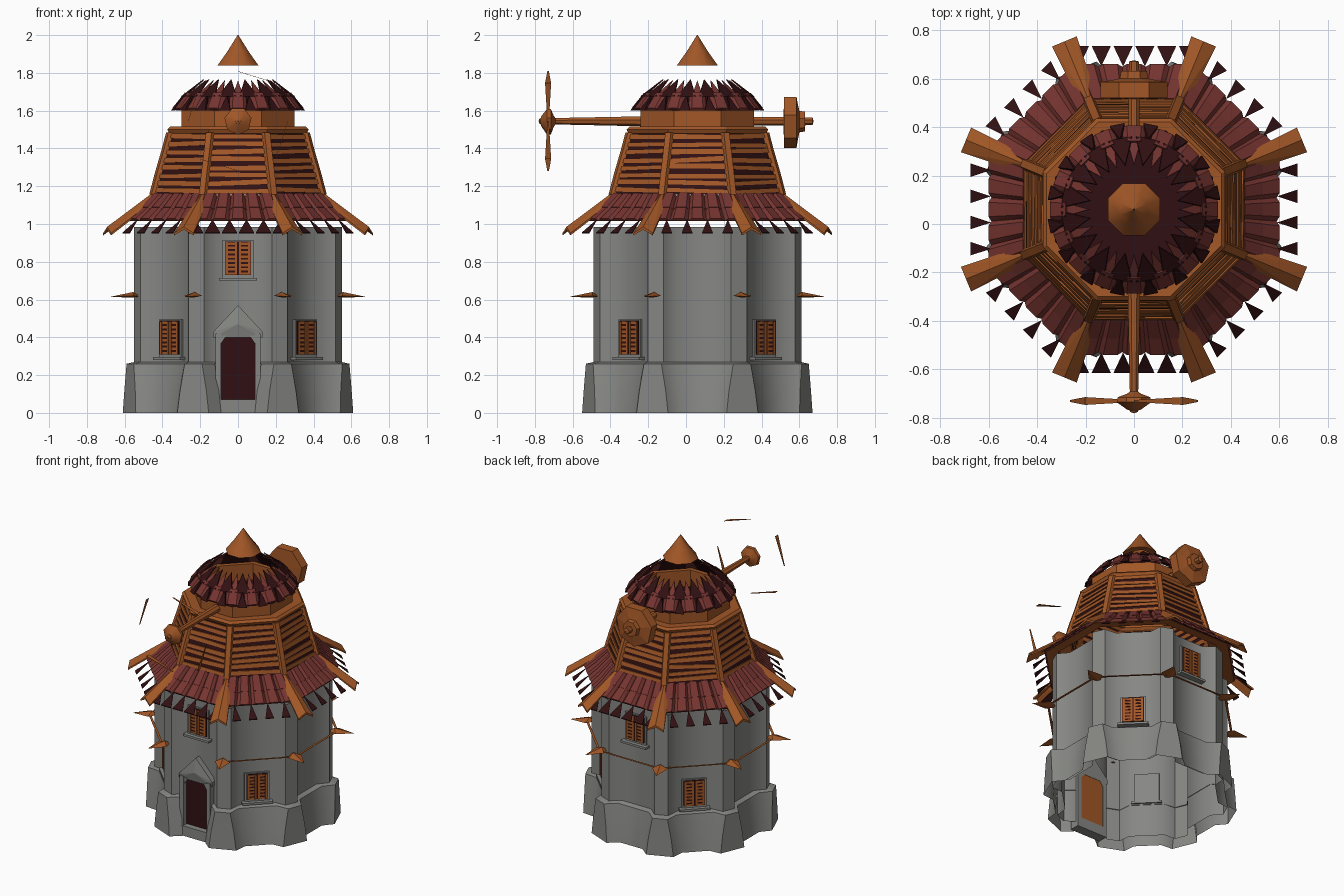
import bpy, bmesh, math, random
from mathutils import Matrix, Vector

random.seed(4)
if "Cube" in bpy.data.objects:
    bpy.data.objects.remove(bpy.data.objects["Cube"])


def material(name, rgb):
    m = bpy.data.materials.new(name)
    m.use_nodes = True
    m.diffuse_color = (*rgb, 1)
    m.node_tree.nodes["Principled BSDF"].inputs["Base Color"].default_value = (*rgb, 1)
    return m


STONE = material("grey stone", (0.24, 0.245, 0.23))
WOOD = material("brown wood", (0.36, 0.095, 0.02))
RED = material("red tile", (0.18, 0.035, 0.03))
DARK = material("dark red", (0.03, 0.005, 0.006))
CENTRE = Matrix.Translation((0, 0.06, 0))
TAN = math.tan(math.pi / 8)


def turn(degrees):
    """Frame facing outwards along -y, turned about the tower axis."""
    return CENTRE @ Matrix.Rotation(math.radians(degrees), 4, "Z")


SIDES = [turn(45 * k) for k in range(8)]
CORNERS = [turn(45 * k + 22.5) for k in range(8)]


class Part:
    def __init__(self, name, mat):
        self.name, self.mat, self.bm = name, mat, bmesh.new()

    def hull(self, frame, points):
        """Convex solid; points are (sideways, outwards, up)."""
        piece = bmesh.new()
        for x, out, z in points:
            piece.verts.new(frame @ Vector((x, -out, z)))
        bmesh.ops.convex_hull(piece, input=piece.verts[:])
        bmesh.ops.dissolve_limit(piece, angle_limit=0.02, verts=piece.verts[:], edges=piece.edges[:])
        me = bpy.data.meshes.new("piece")
        piece.to_mesh(me)
        piece.free()
        self.bm.from_mesh(me)
        bpy.data.meshes.remove(me)

    def box(self, frame, xs, outs, zs):
        self.hull(frame, [(x, o, z) for x in xs for o in outs for z in zs])

    def loft(self, rings, skip=()):
        rows = [[self.bm.verts.new(p) for p in ring] for ring in rings]
        n = len(rows[0])
        for a, b in zip(rows, rows[1:]):
            for i in range(n):
                if i not in skip:
                    j = (i + 1) % n
                    self.bm.faces.new((a[i], a[j], b[j], b[i]))

    def finish(self, smooth=None):
        bmesh.ops.recalc_face_normals(self.bm, faces=self.bm.faces[:])
        me = bpy.data.meshes.new(self.name)
        self.bm.to_mesh(me)
        self.bm.free()
        me.materials.append(self.mat)
        ob = bpy.data.objects.new(self.name, me)
        bpy.context.collection.objects.link(ob)
        if smooth:
            bpy.ops.object.select_all(action="DESELECT")
            ob.select_set(True)
            bpy.context.view_layer.objects.active = ob
            bpy.ops.object.shade_smooth_by_angle(angle=math.radians(smooth))


def octagon(apothem, z):
    return [f @ Vector((0, -apothem / math.cos(math.pi / 8), z)) for f in CORNERS]


def pillared(apothem, reach, half, z):
    """Octagon with a projecting pillar on each corner."""
    ring = []
    for f in CORNERS:
        foot = half + 0.04
        inner = apothem / math.cos(math.pi / 8) - foot * TAN
        ring += [f @ Vector((x, -r, z)) for x, r in
                 ((-foot, inner), (-half, reach), (half, reach), (foot, inner))]
    return ring


# Tower walls with corner pillars
walls = Part("tower_walls", STONE)
walls.loft([pillared(0.495, 0.577, 0.045, z) for z in (0.04, 0.985)])
walls.finish(60)

# Buttressed base, open at the door
base = Part("buttressed_base", STONE)
base.loft([pillared(0.555, 0.623, 0.09, 0), pillared(0.545, 0.62, 0.075, 0.12),
           pillared(0.53, 0.618, 0.05, 0.26), pillared(0.492, 0.572, 0.045, 0.27)], skip=(31,))
base.finish(45)

# Doorway
front = SIDES[0]
frame = Part("door_frame", STONE)
for s in (-1, 1):
    frame.box(front, (s * 0.09, s * 0.12), (0.48, 0.545), (0.02, 0.42))
    frame.hull(front, [(s * x, o, z) for x, z in ((0.095, 0.41), (0.095, 0.36), (0.06, 0.41)) for o in (0.48, 0.54)])
frame.box(front, (-0.12, 0.12), (0.48, 0.55), (0, 0.07))
frame.hull(front, [(x, o, z) for x, z in ((-0.13, 0.4), (0.13, 0.4), (-0.13, 0.43), (0.13, 0.43), (0, 0.57))
                   for o in (0.48, 0.535)] + [(0, 0.55, 0.47)])
frame.finish()
door = Part("door", DARK)
door.box(front, (-0.092, 0.092), (0.5, 0.509), (0.07, 0.405))
door.finish()
lining = Part("door_lining", WOOD)
lining.box(front, (-0.09, 0.09), (0.482, 0.488), (0.07, 0.4))
lining.finish()

# Louvred windows: high on front and back, low on the diagonals
surround, slots, shutter = Part("window_frames", STONE), Part("window_slots", DARK), Part("shutters", WOOD)
for f, z in [(SIDES[k], 0.73 if k % 4 == 0 else 0.31) for k in (0, 1, 3, 4, 5, 7)]:
    surround.box(f, (-0.082, 0.082), (0.485, 0.508), (z - 0.02, z + 0.185))
    surround.box(f, (-0.1, 0.1), (0.485, 0.535), (z - 0.03, z - 0.015))
    slots.box(f, (-0.07, 0.07), (0.505, 0.514), (z, z + 0.178))
    for s in (-1, 1):
        for a, b in ((0.004, 0.017), (0.052, 0.066)):
            shutter.box(f, (s * a, s * b), (0.51, 0.52), (z, z + 0.175))
        for i in range(8):
            low = z + i * 0.0228
            shutter.box(f, (s * 0.01, s * 0.06), (0.51, 0.516), (low, low + 0.013))
for p in (surround, slots, shutter):
    p.finish()

# Belt of corner wedges and thin rails
wedges, rails = Part("belt_wedges", WOOD), Part("belt_rails", WOOD)
for k in range(8):
    wedges.hull(CORNERS[k], [(-0.05, 0.62, 0.62), (0.05, 0.62, 0.62), (0, 0.56, 0.615),
                             (0, 0.6, 0.64), (0, 0.73, 0.615), (0, 0.62, 0.61)])
    if k:
        rails.box(SIDES[k], (-0.23, 0.23), (0.565, 0.58), (0.618, 0.62))
wedges.finish()
rails.finish()

# Eaves: soffit, barrel tiles and hanging teeth
soffit = Part("soffit", WOOD)
soffit.loft([octagon(0.51, 1.025), octagon(0.585, 1.015), octagon(0.44, 1.15)])
soffit.finish()
tiles, teeth = Part("eave_tiles", RED), Part("eave_teeth", DARK)


def barrel(part, f, x, low, high, half, top_x):
    points = []
    for (r, z), cx, w in ((low, x, half), (high, top_x, half * 0.85)):
        points += [(cx - w, r, z), (cx - w * 0.6, r + 0.012, z + 0.015),
                   (cx + w * 0.6, r + 0.012, z + 0.015), (cx + w, r, z)]
    part.hull(f, points)


for k, f in enumerate(SIDES):
    for c in range(-2, 3):
        for (r0, z0), (r1, z1) in (((0.588, 1.015), (0.505, 1.085)), ((0.52, 1.075), (0.445, 1.15))):
            slant = c * TAN * 0.4
            barrel(tiles, f, slant * r0, (r0, z0), (r1, z1), r0 * 0.084, slant * r1)
    count, step, half = (6, 0.09, 0.04) if k % 4 == 0 else (4, 0.108, 0.028)
    for c in range(count):
        x = (c - (count - 1) / 2) * step
        teeth.hull(f, [(x + s * half, o, z + t) for s, o, z in ((-1, 0.675, 0.95), (1, 0.675, 0.95), (0, 0.59, 1.02))
                       for t in (0, 0.005)])
tiles.finish()
teeth.finish()

# Plank-clad upper roof
PROFILE = [(0.455, 1.155), (0.425, 1.27), (0.39, 1.39), (0.365, 1.485)]


def roof_radius(z):
    for (r0, z0), (r1, z1) in zip(PROFILE, PROFILE[1:]):
        if z <= z1:
            break
    return r0 + (r1 - r0) * (z - z0) / (z1 - z0)


backing, planks = Part("roof_backing", DARK), Part("roof_planks", WOOD)
backing.loft([octagon(r - 0.003, z) for r, z in PROFILE])
for f in SIDES:
    for i in range(8):
        z = 1.165 + i * 0.041
        points = []
        for s in (-1, 1):
            lift = random.uniform(-0.008, 0.008)
            for h in (z + lift, z + random.uniform(0.02, 0.028) + lift):
                r = roof_radius(h)
                points += [(s * r * 0.405, r + d, h) for d in (-0.006, 0.003)]
        planks.hull(f, points)
backing.finish()
planks.finish()

# Corner ribs: paired lower boards meeting in a ridge, and slim upper battens
ribs = Part("corner_ribs", WOOD)
for f in CORNERS:
    for s in (-1, 1):
        ribs.hull(f, [(s * x, r, z + t) for w, r, z in ((0.055, 0.75, 0.94), (0.035, 0.475, 1.13))
                      for x, t in ((0, 0.03), (0, 0.045), (w, 0), (w, 0.012))])
    path = [(r / math.cos(math.pi / 8), z) for r, z in PROFILE]
    for a, b in zip(path, path[1:]):
        ribs.hull(f, [(s * w, r + d, z) for r, z in (a, b) for w, d in ((0.026, -0.015), (0.016, 0.01)) for s in (-1, 1)])
ribs.finish()

# Trim ring, drum and dark floor under the crown
trim = Part("roof_trim", WOOD)
trim.loft([octagon(r, z) for r, z in ((0.365, 1.48), (0.375, 1.5), (0.36, 1.515), (0.29, 1.51), (0.3, 1.48))])
trim.finish()
drum = Part("drum", WOOD)
drum.loft([octagon(0.3, 1.49), octagon(0.3, 1.615), octagon(0.27, 1.615), octagon(0.27, 1.5)])
drum.finish()
floor = Part("drum_floor", DARK)
floor.hull(CENTRE, [(0.28 * math.sin(a), 0.28 * math.cos(a), z) for z in (1.492, 1.5)
                    for a in (math.tau * (i + 0.5) / 8 for i in range(8))])
floor.finish()

# Crown of tiles and pointed shingles
lining = Part("crown_lining", DARK)
lining.loft([octagon(0.325, 1.6), octagon(0.24, 1.7)])
lining.finish()
crown, spikes, dark_spikes = Part("crown_tiles", RED), Part("crown_spikes", RED), Part("dark_crown_spikes", DARK)
for i in range(16):
    angle = i * 22.5
    barrel(crown, turn(angle), 0, (0.335, 1.6), (0.27, 1.68), 0.05, 0)
    for part, a, half, lift in ((spikes, angle, 0.032, 0.0), (dark_spikes, angle + 11.25, 0.05, 0.006)):
        part.hull(turn(a), [(s * half, r + d, z + lift) for s, r, z in ((-1, 0.29, 1.67), (1, 0.29, 1.67), (0, 0.18, 1.76))
                            for d in (0, 0.008)])
    dark_spikes.hull(turn(angle + 11.25), [(s * 0.03, r + d, z) for s, r, z in ((-1, 0.345, 1.6), (1, 0.345, 1.6), (0, 0.285, 1.68))
                                           for d in (0, 0.012)])
for p in (crown, spikes, dark_spikes):
    p.finish()

# Floating cap
cap = Part("cap", WOOD)
cap.loft([octagon(r, z) for r, z in ((0.06, 1.845), (0.108, 1.84), (0.055, 1.915), (0.002, 2.0))])
cap.finish(60)


# Sail shaft, hub, rear wheel and thin sail edges
def turned(part, stations, sides):
    """Solid of polygon rings (y, radius) around the shaft."""
    part.loft([[Vector((r * math.sin(a), y, 1.545 - r * math.cos(a)))
                for a in (math.tau * i / sides for i in range(sides))] for y, r in stations])


shaft = Part("sail_shafts", WOOD)
turned(shaft, ((-0.78, 0.002), (-0.775, 0.016), (-0.22, 0.028), (-0.215, 0.002)), 7)
turned(shaft, ((0.33, 0.002), (0.335, 0.024), (0.67, 0.022), (0.675, 0.002)), 7)
shaft.finish()
hub = Part("sail_hub", WOOD)
turned(hub, ((-0.775, 0.002), (-0.765, 0.03), (-0.735, 0.073), (-0.715, 0.07), (-0.7, 0.03), (-0.68, 0.002)), 7)
hub.finish(35)
wheel = Part("rear_wheel", WOOD)
turned(wheel, ((0.515, 0.002), (0.52, 0.142), (0.585, 0.142), (0.592, 0.1), (0.6, 0.06), (0.63, 0.055),
               (0.632, 0.002)), 7)
wheel.finish()
sails = Part("sail_edges", WOOD)
for k in range(4):
    f = Matrix.Translation((0, -0.73, 1.545)) @ Matrix.Rotation(k * math.pi / 2, 4, "Y")
    sails.hull(f, [(x, s * w, z + t) for x, z, w in ((0, 0.262, 0.004), (0.2, 0.2, 0.016))
                   for s in (-1, 1) for t in (0, 0.002)])
sails.finish()
